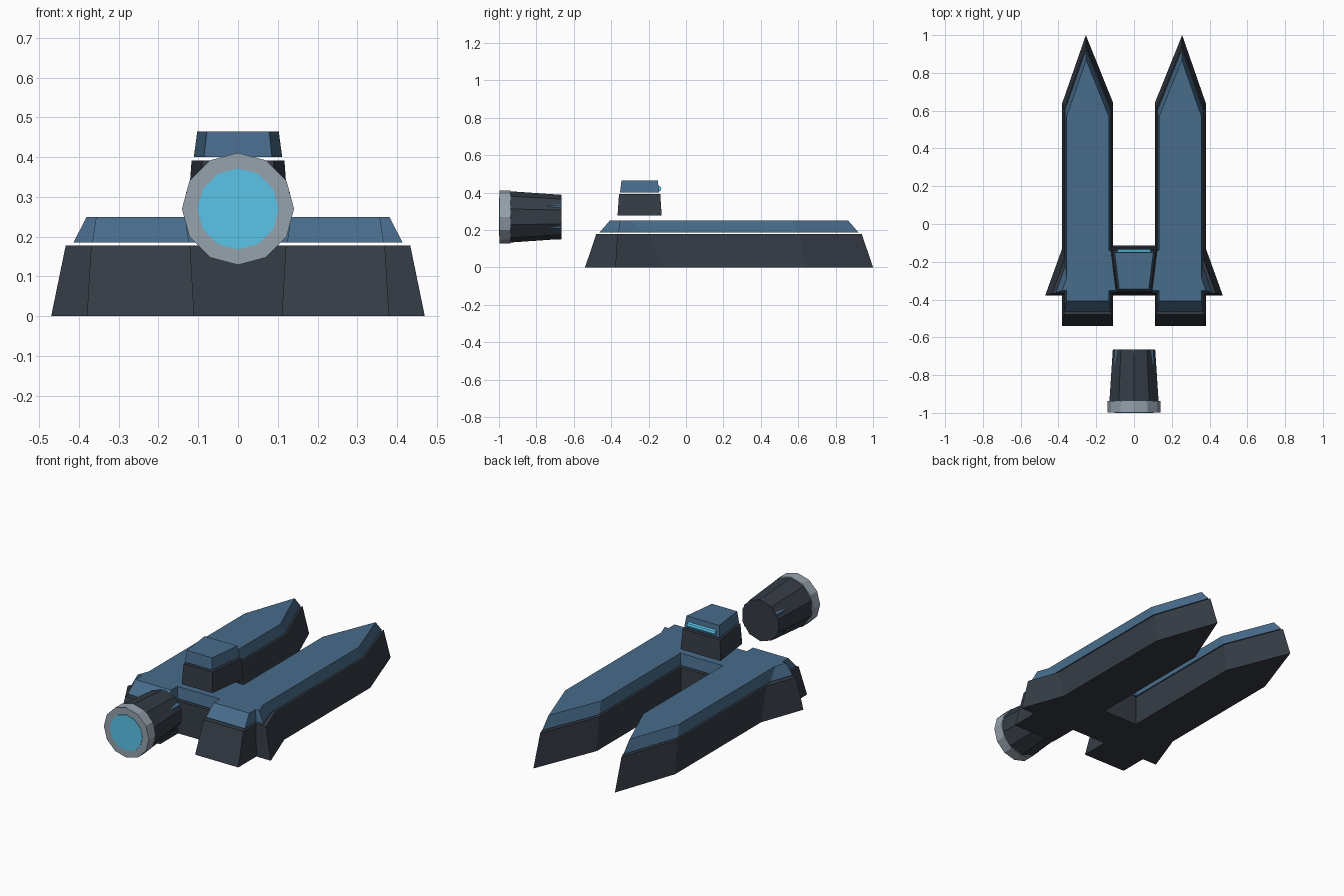
import bpy, bmesh
from math import sin, cos, pi

if "Cube" in bpy.data.objects:
    bpy.data.objects.remove(bpy.data.objects["Cube"])


def material(name, rgb):
    m = bpy.data.materials.new(name)
    m.diffuse_color = (*rgb, 1)
    m.use_nodes = True
    m.node_tree.nodes["Principled BSDF"].inputs["Base Color"].default_value = m.diffuse_color
    return m


DARK = material("dark_plating", (0.035, 0.045, 0.06))
BLUE = material("blue_plating", (0.065, 0.15, 0.26))
CYAN = material("cyan_glow", (0.1, 0.55, 0.8))
GREY = material("grey_metal", (0.3, 0.36, 0.42))


def loft(name, low, high, mat):
    """Closed solid between two matching loops of 3D points."""
    bm = bmesh.new()
    a = [bm.verts.new(p) for p in low]
    b = [bm.verts.new(p) for p in high]
    n = len(a)
    bm.faces.new(a)
    bm.faces.new(b)
    for i in range(n):
        j = (i + 1) % n
        bm.faces.new((a[i], a[j], b[j], b[i]))
    bmesh.ops.recalc_face_normals(bm, faces=bm.faces)
    me = bpy.data.meshes.new(name)
    bm.to_mesh(me)
    bm.free()
    me.materials.append(mat)
    ob = bpy.data.objects.new(name, me)
    bpy.context.collection.objects.link(ob)
    return ob


def slab(name, outline, centre, z0, s0, z1, s1, mat):
    """Tapered slab: outline scaled about a centre at two heights."""
    cx, cy = centre

    def ring(s, z):
        return [(cx + (x - cx) * s, cy + (y - cy) * s, z) for x, y in outline]
    return loft(name, ring(s0, z0), ring(s1, z1), mat)


def tube(name, sides, y0, r0, y1, r1, mat, z=0.27):
    """Faceted cone section along y with a corner pointing up."""
    def ring(r, y):
        return [(r * sin(2 * pi * i / sides), y, z + r * cos(2 * pi * i / sides))
                for i in range(sides)]
    return loft(name, ring(r0, y0), ring(r1, y1), mat)


# Twin pointed hull prongs, dark base with floating blue deck
for side, s in (("left", -1), ("right", 1)):
    prong = [(s * x, y) for x, y in
             [(0.11, -0.54), (0.38, -0.54), (0.38, 0.64), (0.245 + 0.01, 1.0), (0.11, 0.64)]]
    c = (s * 0.245, 0.23)
    slab(side + "_prong_hull", prong, c, 0, 1, 0.178, 0.922, DARK)
    slab(side + "_prong_deck", prong, c, 0.186, 0.9, 0.25, 0.828, BLUE)

# Cross bridge with swept wing tips
bridge = [(-0.47, -0.378), (0.47, -0.378), (0.375, -0.115), (-0.375, -0.115)]
slab("bridge_hull", bridge, (0, -0.247), 0, 1, 0.178, 0.922, DARK)
slab("bridge_deck", bridge, (0, -0.247), 0.186, 0.88, 0.25, 0.81, BLUE)

# Command pod floating above the bridge
pod = [(-0.096, -0.366), (0.096, -0.366), (0.125, -0.13), (-0.125, -0.13)]
slab("pod_base", pod, (0, -0.248), 0.278, 1, 0.392, 0.935, DARK)
slab("pod_roof", pod, (0, -0.248), 0.4, 0.89, 0.465, 0.82, BLUE)

# Visor strip on the forward pod face
visor = [(-0.148 + 0.016 * cos(pi * i / 4), 0.42 + 0.016 * sin(pi * i / 4)) for i in range(8)]
loft("visor", [(-0.088, y, z) for y, z in visor], [(0.088, y, z) for y, z in visor], CYAN)

# Detached thruster: barrel, inner collar, flange and glowing disc
tube("thruster_barrel", 10, -0.94, 0.137, -0.665, 0.118, DARK)
tube("thruster_collar", 6, -0.74, 0.12, -0.667, 0.12, BLUE)
tube("thruster_flange", 12, -0.998, 0.141, -0.937, 0.141, GREY)
tube("thruster_glow", 12, -1.0, 0.102, -0.96, 0.102, CYAN)
